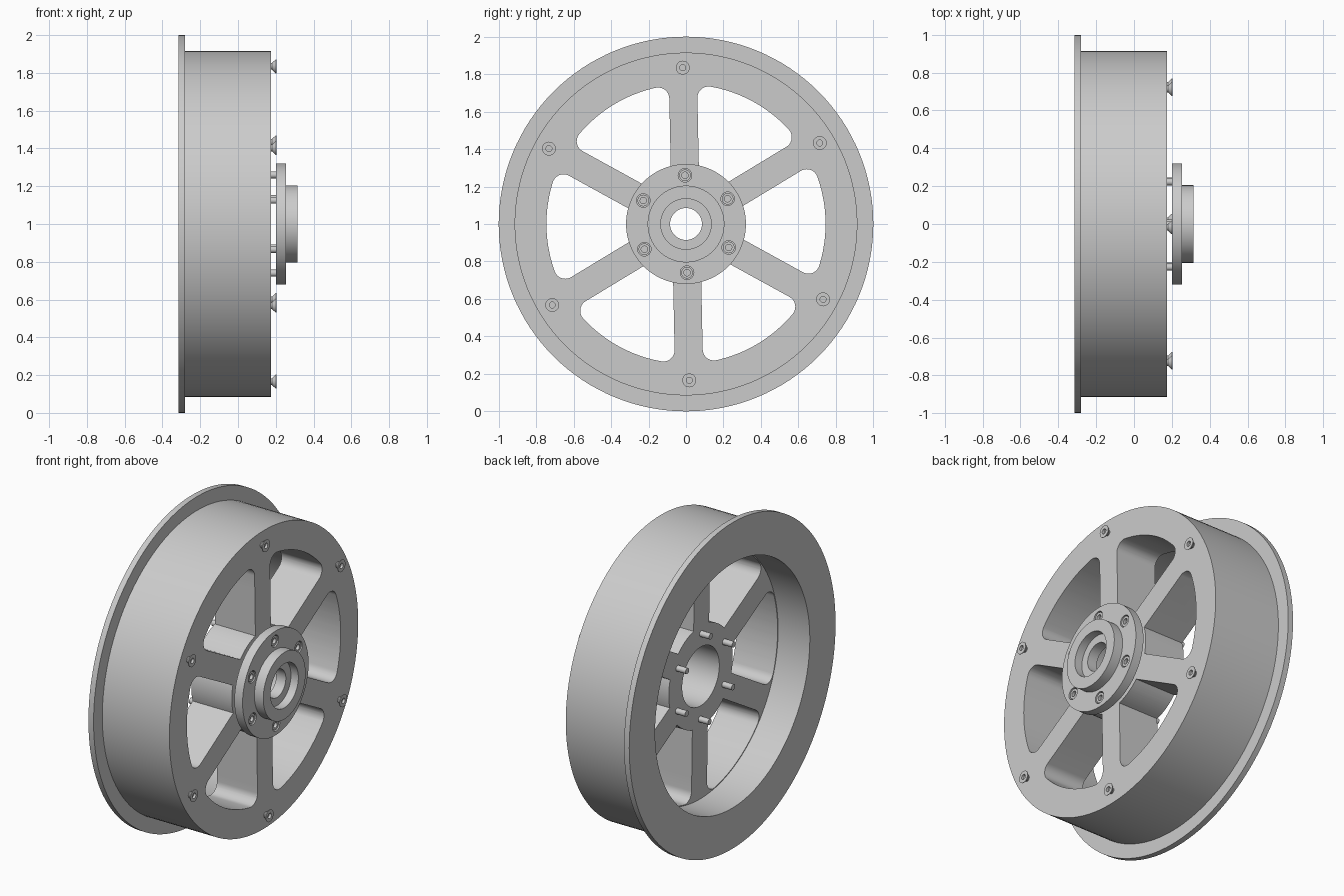
import bpy, bmesh
from math import sin, cos, asin, pi, radians
from mathutils import Matrix

cube = bpy.data.objects.get("Cube")
if cube:
    bpy.data.objects.remove(cube, do_unlink=True)

metal = bpy.data.materials.new("grey metal")
metal.use_nodes = True
GREY = (0.6, 0.6, 0.6, 1)
metal.diffuse_color = GREY
metal.node_tree.nodes["Principled BSDF"].inputs["Base Color"].default_value = GREY

TILT = radians(91.2)                              # direction of the top spoke
SPOKES = [TILT + k * pi / 3 for k in range(6)]


def make_object(name, bm):
    bmesh.ops.remove_doubles(bm, verts=bm.verts, dist=1e-5)
    bmesh.ops.recalc_face_normals(bm, faces=bm.faces)
    mesh = bpy.data.meshes.new(name)
    bm.to_mesh(mesh)
    bm.free()
    mesh.materials.append(metal)
    obj = bpy.data.objects.new(name, mesh)
    bpy.context.collection.objects.link(obj)
    return obj


def lathe(name, profile, seg, y=0, z=1):
    """Turn a closed (x, radius) profile about an axis parallel to x."""
    bm = bmesh.new()
    rings = [[bm.verts.new((x, y + r * cos(2 * pi * i / seg), z + r * sin(2 * pi * i / seg)))
              for i in range(seg)] for x, r in profile]
    for j in range(len(profile)):
        k = (j + 1) % len(profile)
        if profile[j][1] == 0 and profile[k][1] == 0:
            continue
        for i in range(seg):
            n = (i + 1) % seg
            bm.faces.new((rings[j][i], rings[j][n], rings[k][n], rings[k][i]))
    return make_object(name, bm)


def prism(name, outline, x0, x1):
    """Extrude a (y, z) outline along x."""
    bm = bmesh.new()
    face = bm.faces.new([bm.verts.new((x0, y, z)) for y, z in outline])
    ext = bmesh.ops.extrude_face_region(bm, geom=[face])
    verts = [v for v in ext["geom"] if isinstance(v, bmesh.types.BMVert)]
    bmesh.ops.translate(bm, verts=verts, vec=(x1 - x0, 0, 0))
    return make_object(name, bm)


def cut(target, cutter):
    cutter.hide_render = True
    mod = target.modifiers.new("cut", 'BOOLEAN')
    mod.operation = 'DIFFERENCE'
    mod.solver = 'EXACT'
    mod.object = cutter
    bpy.context.view_layer.objects.active = target
    bpy.ops.object.modifier_apply(modifier=mod.name)
    bpy.data.objects.remove(cutter, do_unlink=True)


def polar(r, a):
    return r * cos(a), r * sin(a)


def arc(cx, cy, r, a0, a1, n):
    return [(cx + r * cos(a0 + (a1 - a0) * i / n), cy + r * sin(a0 + (a1 - a0) * i / n))
            for i in range(n + 1)]


def window_outline(half_width=0.075, outer=0.745, inner=0.31, fillet=0.06):
    """Opening between the spokes at 0 and 60 degrees, rounded at the rim."""
    a_in = asin(half_width / inner)
    a_out = asin((half_width + fillet) / (outer - fillet))
    cx, cy = polar(outer - fillet, a_out)
    dx, dy = polar(outer - fillet, pi / 3 - a_out)
    points = arc(cx, cy, fillet, -pi / 2, a_out, 10)
    points += arc(0, 0, outer, a_out, pi / 3 - a_out, 20)[1:-1]
    points += arc(dx, dy, fillet, pi / 3 - a_out, pi / 3 + pi / 2, 10)
    points += arc(0, 0, inner, pi / 3 - a_in, a_in, 12)
    return points


# Wheel body: flange, barrel, rear bore and spoke disc with a hub hole
wheel = lathe("wheel_body", [
    (-0.315, 0.75), (-0.315, 1), (-0.28, 1), (-0.28, 0.915), (0.175, 0.915),
    (0.175, 0.18), (-0.1, 0.18), (-0.1, 0.75)], 128)

# Six openings that leave the spokes
for a in SPOKES:
    outline = [(y * cos(a) - z * sin(a), 1 + y * sin(a) + z * cos(a))
               for y, z in window_outline()]
    cut(wheel, prism("window_cutter", outline, -0.2, 0.3))

# Hub cap with a stepped bore, standing clear of the disc
cap = lathe("hub_cap", [
    (0.2, 0.085), (0.2, 0.32), (0.255, 0.32), (0.255, 0.205),
    (0.315, 0.205), (0.315, 0.135), (0.265, 0.135), (0.265, 0.085)], 96)

parts = [wheel, cap]
for i, a in enumerate(SPOKES):
    # Hub bolt sunk in a counterbore, its shank reaching out of the back
    y, z = polar(0.26, a)
    cut(cap, lathe("counterbore_cutter", [(0.22, 0), (0.22, 0.036), (0.3, 0.036), (0.3, 0)],
                   24, y, 1 + z))
    parts.append(lathe(f"hub_bolt_{i + 1}", [
        (-0.165, 0), (-0.165, 0.018), (0.215, 0.018), (0.215, 0.031), (0.25, 0.031),
        (0.25, 0.017), (0.232, 0.017), (0.232, 0)], 20, y, 1 + z))
    # Countersunk rim screw standing proud of the face
    y, z = polar(0.835, a)
    parts.append(lathe(f"rim_screw_{i + 1}", [
        (0.1, 0), (0.1, 0.018), (0.18, 0.018), (0.2, 0.037), (0.203, 0.037),
        (0.203, 0.016), (0.188, 0.016), (0.188, 0)], 20, y, 1 + z))

# Smooth the round surfaces, keep the edges crisp
bpy.ops.object.select_all(action='DESELECT')
for obj in parts:
    obj.select_set(True)
bpy.context.view_layer.objects.active = wheel
bpy.ops.object.shade_smooth_by_angle(angle=radians(30))
